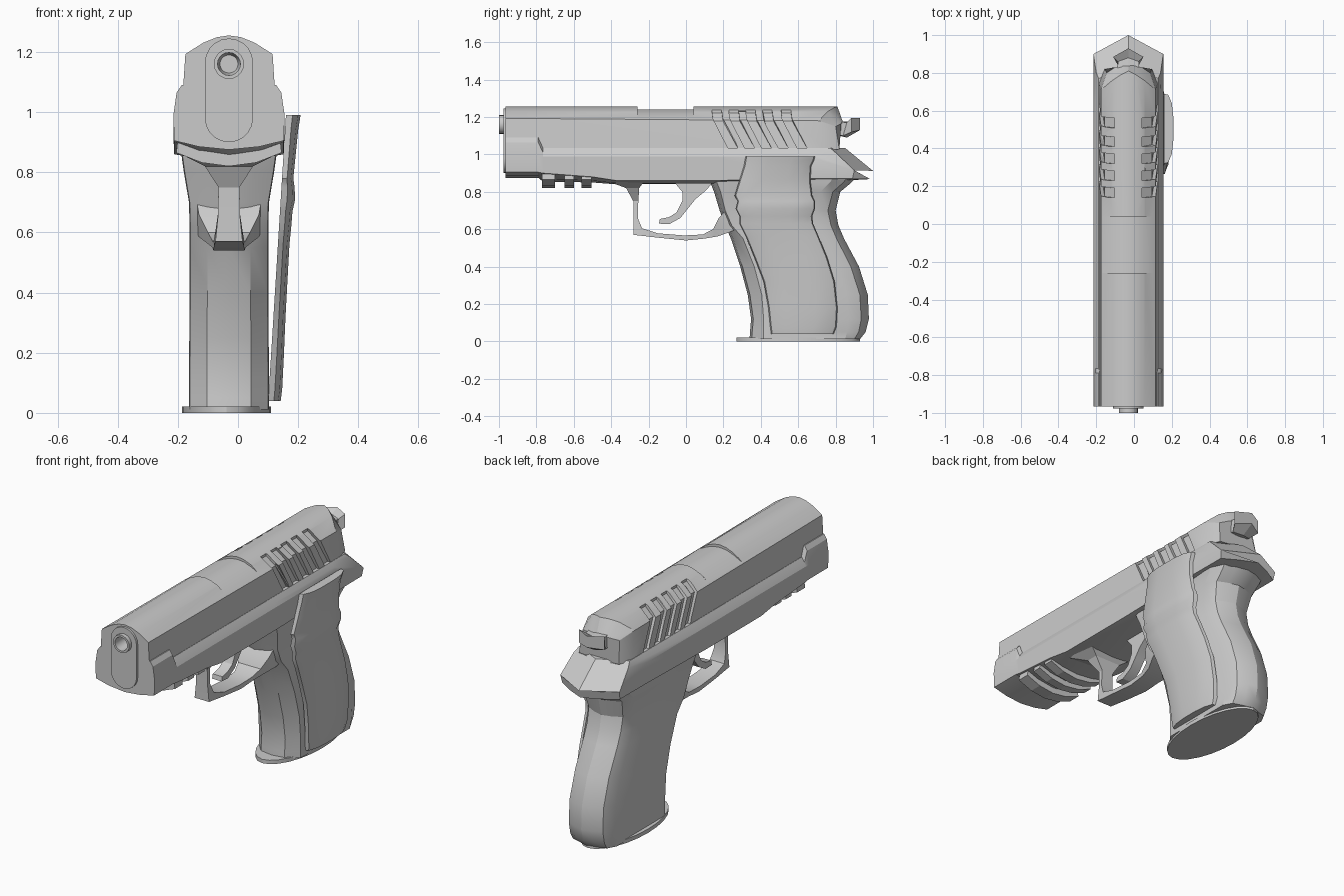
import bpy, bmesh, math
from mathutils import Matrix

CX = -0.03  # centre plane of the body


def shade(ob, angle):
    bpy.ops.object.select_all(action='DESELECT')
    ob.select_set(True)
    bpy.context.view_layer.objects.active = ob
    bpy.ops.object.shade_smooth_by_angle(angle=math.radians(angle))


def loft(name, rings, angle=None):
    bm = bmesh.new()
    rows = [[bm.verts.new(p) for p in r] for r in rings]
    n = len(rows[0])
    for a, b in zip(rows, rows[1:]):
        for i in range(n):
            j = (i + 1) % n
            bm.faces.new((a[i], a[j], b[j], b[i]))
    bm.faces.new(rows[0])
    bm.faces.new(rows[-1])
    bmesh.ops.remove_doubles(bm, verts=bm.verts, dist=0.0002)
    bmesh.ops.recalc_face_normals(bm, faces=bm.faces)
    me = bpy.data.meshes.new(name)
    bm.to_mesh(me)
    bm.free()
    ob = bpy.data.objects.new(name, me)
    bpy.context.collection.objects.link(ob)
    if angle:
        shade(ob, angle)
    return ob


def full(half):
    """Mirror half a ring (dx, y, z) across the centre plane."""
    right = [(CX + d, y, z) for d, y, z in half]
    left = [(CX - d, y, z) for d, y, z in reversed(half) if d > 0]
    return right + left


def side_plate(name, pts, hw, angle=None):
    """Extrude a (y, z) outline sideways."""
    return loft(name, [[(CX + s * hw, y, z) for y, z in pts] for s in (-1, 1)], angle)


def circle(y, r, zc=1.16, n=20):
    return [(CX + r * math.cos(2 * math.pi * i / n), y,
             zc + r * math.sin(2 * math.pi * i / n)) for i in range(n)]


def cut(ob, cutter, keep=False):
    cutter.hide_render = True
    m = ob.modifiers.new("cut", 'BOOLEAN')
    m.object = cutter
    m.operation = 'DIFFERENCE'
    m.solver = 'EXACT'
    bpy.context.view_layer.objects.active = ob
    bpy.ops.object.modifier_apply(modifier=m.name)
    if not keep:
        bpy.data.objects.remove(cutter)


# Slide with faceted crown and chamfered rear
top = [(0, 1.255), (.04, 1.249), (.085, 1.231), (.145, 1.193), (.156, 1.025), (0, 1.025)]
slide = loft("slide", [
    full([(d, -.965, z) for d, z in top]),
    full([(0, .81, 1.255), (.04, .79, 1.249), (.085, .76, 1.231), (.145, .71, 1.18),
          (.156, .745, 1.025), (0, .80, 1.025)]),
    full([(0, .84, 1.17), (.03, .84, 1.17), (.07, .83, 1.165), (.115, .80, 1.15),
          (.125, .82, 1.025), (0, .84, 1.025)])])

# Slanted grip grooves on both sides of the slide
groove = [(.072, 1.3), (.072, 1.222), (.125, 1.178), (.138, 1.035), (.3, 1.035), (.3, 1.3)]
for y0 in (.165, .255, .345, .435, .535):
    for s in (-1, 1):
        ends = [[(CX + s * d, y0 + e + .55 * max(0, 1.19 - z), z) for d, z in groove]
                for e in (-.026, .026)]
        cut(slide, loft("groove_cutter", ends))

# Shallow recess of the top opening
port = [(0, 1.24), (.04, 1.236), (.085, 1.22), (.138, 1.193), (.138, 1.35), (0, 1.35)]
cut(slide, loft("port_cutter", [full([(d, y, z) for d, z in port]) for y in (-.26, .04)]))

# Rounded front plate
pill = [(.08 * math.cos(a), zc + .08 * math.sin(a))
        for zc, a0 in ((1.165, 0), (.98, math.pi))
        for a in [a0 + math.pi * i / 10 for i in range(11)]]
plate = loft("front_plate", [[(CX + d, y, z) for d, z in pill] for y in (-.977, -.94)])
bore = loft("bore_cutter", [circle(-1.1, .045), circle(-.86, .045)])
cut(slide, bore, keep=True)
cut(plate, bore)
shade(slide, 22)
shade(plate, 30)

# Barrel tube
loft("barrel", [circle(-.87, .05), circle(-1, .05), circle(-1, .038),
                circle(-.90, .036), circle(-.88, .03)], 30)


# Frame, ending in a pointed tail
def frame_ring(y, zt, zl, zb, zc):
    return full([(0, y, zt), (.157, y, zt), (.174, y, zt - .025), (.185, y, .99),
                 (.182, y, zl), (.10, y, zb), (0, y, zc)])


loft("frame", [
    frame_ring(-.965, 1.09, .905, .885, .875),
    frame_ring(-.79, 1.09, .905, .885, .875),
    frame_ring(-.765, 1.035, .90, .87, .855),
    frame_ring(-.50, 1.035, .88, .86, .85),
    frame_ring(-.37, 1.035, .86, .845, .84),
    frame_ring(.12, 1.035, .86, .845, .845),
    frame_ring(.65, 1.035, .87, .85, .85),
    full([(0, .85, 1.035), (.157, .77, 1.035), (.17, .80, 1.01), (.185, .90, .915),
          (.18, .89, .87), (.10, .94, .868), (0, .985, .868)]),
    full([(0, 1.0, .912), (.185, .90, .915), (.185, .90, .915), (.185, .90, .915),
          (.18, .89, .87), (.10, .94, .868), (0, .985, .868)])], 20)

# Accessory rail teeth
for i, (a, b) in enumerate(((-.77, -.70), (-.65, -.60), (-.56, -.505))):
    loft(f"rail_tooth_{i + 1}", [full([(0, y, .88), (.17, y, .91), (.175, y, .865),
                                      (.09, y, .832), (0, y, .82)]) for y in (a, b)])

# Grip: z, front, front corner, rear corner, rear, half width
grip = [(.90, .12, .18, .80, .93, .165), (.85, .13, .19, .77, .885, .157),
        (.80, .15, .21, .72, .825, .15),
        (.70, .18, .235, .69, .80, .133), (.62, .21, .27, .71, .815, .131),
        (.55, .24, .33, .74, .845, .131), (.40, .29, .39, .81, .925, .131),
        (.25, .33, .43, .86, .972, .132), (.12, .348, .44, .87, .978, .133),
        (.05, .342, .44, .862, .96, .133), (.012, .34, .44, .85, .93, .133)]
loft("grip", [full([(0, f, z), (w * .55, f + .012, z), (w * .98, fc - .025, z), (w, fc, z),
                    (w, rc, z), (w * .8, rc + (r - rc) * .62, z),
                    (w * .42, r - .015, z), (0, r, z)])
              for z, f, fc, rc, r, w in grip], 24)

# Oval base plate
loft("base_plate", [[(-.038 + .148 * math.cos(a), .60 + .33 * math.sin(a), z)
                     for a in [2 * math.pi * i / 24 for i in range(24)]]
                    for z in (0, .022)], 30)

# Contoured panel on the right side: z, front, rear, outer x
panel = [(.04, .455, .79, .142), (.08, .45, .805, .147), (.18, .44, .81, .152),
         (.32, .415, .795, .158), (.45, .365, .755, .165), (.56, .32, .71, .171),
         (.63, .285, .68, .178), (.67, .285, .675, .181), (.71, .265, .69, .190),
         (.75, .275, .69, .188), (.78, .26, .675, .184), (.86, .285, .665, .192),
         (.94, .31, .67, .200), (.97, .315, .685, .205), (.99, .32, .69, .208)]
rings = []
for z, f, r, x in panel:
    xi = .098 + .062 * z
    rings.append([(xi, f, z), (xi + (x - xi) * .45, f + .006, z), (x - .008, f + .05, z),
                  (x, f + .12, z), (x, r - .12, z), (x - .008, r - .05, z),
                  (xi + (x - xi) * .45, r - .006, z), (xi, r, z)])
loft("grip_panel", rings, 40)

# Trigger guard: outer y, z, inner y, z, half width
guard = [(-.40, .85, -.22, .86, .14), (-.32, .82, -.25, .82, .08),
         (-.282, .75, -.255, .75, .035), (-.28, .65, -.258, .66, .037),
         (-.28, .57, -.235, .605, .045), (-.15, .555, -.15, .578, .05),
         (0, .54, -.01, .567, .052), (.10, .55, .09, .572, .055),
         (.17, .562, .145, .60, .07), (.235, .585, .175, .66, .10),
         (.29, .61, .23, .72, .11)]
loft("trigger_guard", [[(CX - w, a, b), (CX + w, a, b), (CX + w, c, d), (CX - w, c, d)]
                       for a, b, c, d, w in guard], 25)

# Trigger
side_plate("trigger", [(-.07, .86), (-.02, .80), (-.02, .75), (-.05, .69), (-.09, .665),
                       (-.14, .655), (-.145, .63), (-.09, .627), (-.03, .66), (.01, .71),
                       (.05, .76), (.11, .81), (.15, .86)], .03, 30)

# Hammer with pointed rear
loft("hammer", [
    full([(0, .78, 1.18), (.06, .78, 1.18), (.06, .78, 1.11), (0, .78, 1.11)]),
    full([(0, .88, 1.175), (.055, .86, 1.17), (.055, .84, 1.10), (0, .86, 1.09)]),
    full([(0, .93, 1.195), (.08, .885, 1.195), (.08, .885, 1.12), (0, .93, 1.13)])])
